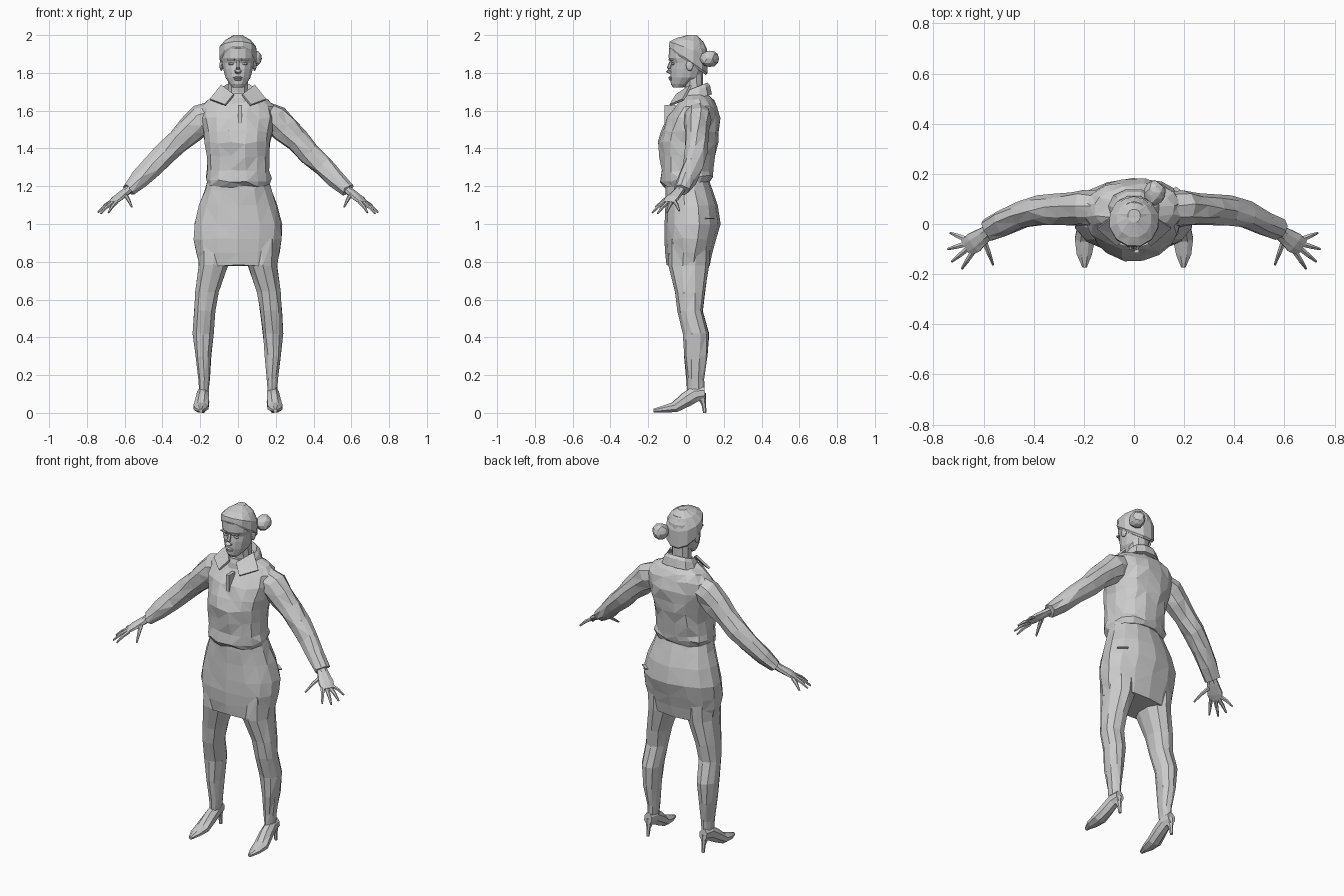
import bpy
import bmesh
import math
import random
from mathutils import Vector

random.seed(4)
cube = bpy.data.objects.get("Cube")
if cube:
    bpy.data.objects.remove(cube, do_unlink=True)

grey = bpy.data.materials.new("plain grey")
grey.use_nodes = True
colour = (0.6, 0.6, 0.6, 1)
grey.diffuse_color = colour
grey.node_tree.nodes["Principled BSDF"].inputs["Base Color"].default_value = colour


def finish(name, bm):
    """Triangulate into flat facets and add the object to the scene."""
    bmesh.ops.recalc_face_normals(bm, faces=bm.faces)
    bmesh.ops.triangulate(bm, faces=bm.faces, quad_method='SHORT_EDGE')
    mesh = bpy.data.meshes.new(name)
    bm.to_mesh(mesh)
    bm.free()
    mesh.materials.append(grey)
    obj = bpy.data.objects.new(name, mesh)
    bpy.context.collection.objects.link(obj)
    return obj


def loft(name, rings, crease=0.0):
    """Skin closed rings of points, with random creasing of the surface."""
    bm = bmesh.new()
    loops = []
    for ring in rings:
        loop = []
        for point in ring:
            nudge = Vector([random.uniform(-crease, crease) for axis in range(3)])
            loop.append(bm.verts.new(point + nudge))
        loops.append(loop)
    count = len(loops[0])
    for low, high in zip(loops, loops[1:]):
        for i in range(count):
            j = (i + 1) % count
            bm.faces.new((low[i], low[j], high[j], high[i]))
    bm.faces.new(loops[0])
    bm.faces.new(loops[-1])
    return finish(name, bm)


def rounded(angle, power):
    c, s = math.cos(angle), math.sin(angle)
    return (math.copysign(abs(c) ** power, c), math.copysign(abs(s) ** power, s))


def stack(name, sections, sides=12, crease=0.0, power=0.9, mirror=1):
    """Loft level sections given as z, x range, y range and forward tilt."""
    rings = []
    for z, left, right, front, back, tilt in sections:
        ring = []
        middle = (front + back) / 2
        for i in range(sides):
            c, s = rounded(math.tau * (i + 0.5) / sides, power)
            x = (left + right) / 2 + c * (right - left) / 2
            y = middle + s * (back - front) / 2
            ring.append(Vector((x * mirror, y, z + tilt * (y - middle))))
        rings.append(ring)
    return loft(name, rings, crease)


def body(name, sections, **options):
    """A stack centred on the body: z, half width, front, back, tilt."""
    full = [(z, -w, w, f, b, t) for z, w, f, b, t in sections]
    return stack(name, full, **options)


def tube(name, stations, sides=8, crease=0.0, mirror=1):
    """Loft along a path of x, y, z, half width and half height."""
    points = [Vector(s[:3]) for s in stations]
    rings = []
    for i, station in enumerate(stations):
        ahead = points[min(i + 1, len(points) - 1)]
        along = (ahead - points[max(i - 1, 0)]).normalized()
        side = along.cross(Vector((0, 0, 1))).normalized()
        up = side.cross(along)
        ring = []
        for k in range(sides):
            c, s = rounded(math.tau * (k + 0.5) / sides, 1)
            p = points[i] + side * c * station[3] + up * s * station[4]
            ring.append(Vector((p.x * mirror, p.y, p.z)))
        rings.append(ring)
    return loft(name, rings, crease)


def block(name, centre, size, turn=0.0):
    """A small box whose sides are as long as size."""
    bm = bmesh.new()
    bmesh.ops.create_cube(bm, size=1)
    bmesh.ops.scale(bm, vec=size, verts=bm.verts)
    obj = finish(name, bm)
    obj.location = centre
    obj.rotation_euler.z = turn
    return obj


def ball(name, centre, size, crease=0.0):
    bm = bmesh.new()
    bmesh.ops.create_icosphere(bm, subdivisions=2, radius=1)
    for v in bm.verts:
        v.co *= 1 + random.uniform(-crease, crease)
    bmesh.ops.scale(bm, vec=size, verts=bm.verts)
    obj = finish(name, bm)
    obj.location = centre
    return obj


# Skirt and blouse
body("skirt", [(0.78, 0.21, -0.1, 0.125, 0), (0.85, 0.225, -0.11, 0.14, 0),
               (0.92, 0.237, -0.115, 0.16, 0), (1, 0.237, -0.115, 0.18, 0),
               (1.1, 0.21, -0.11, 0.165, 0), (1.18, 0.18, -0.11, 0.14, 0),
               (1.27, 0.155, -0.11, 0.11, 0)], sides=14, crease=0.004)
body("blouse", [(1.21, 0.165, -0.12, 0.13, 0.1), (1.24, 0.177, -0.134, 0.145, 0.1),
                (1.28, 0.165, -0.135, 0.14, 0), (1.36, 0.165, -0.14, 0.155, 0),
                (1.43, 0.175, -0.145, 0.168, 0), (1.49, 0.185, -0.13, 0.175, 0),
                (1.56, 0.195, -0.1, 0.178, 0), (1.62, 0.195, -0.055, 0.165, 0),
                (1.66, 0.16, -0.03, 0.145, 0), (1.69, 0.09, -0.02, 0.12, 0)],
     sides=16, crease=0.007)
block("blouse_placket", (0.01, -0.085, 1.58), (0.02, 0.06, 0.1))
block("pocket_slit", (0.185, 0.125, 1.03), (0.06, 0.016, 0.006), math.radians(142))

# Collar with two turned-down points
body("collar", [(1.66, 0.11, -0.045, 0.14, 0.3), (1.7, 0.095, -0.04, 0.13, 0.4),
                (1.72, 0.08, -0.03, 0.115, 0.4), (1.69, 0.06, -0.01, 0.1, 0.4)])
for mirror, side in ((1, "left"), (-1, "right")):
    bm = bmesh.new()
    corners = ((0.02, -0.045, 1.68), (0.085, 0.03, 1.73),
               (0.145, -0.01, 1.655), (0.065, -0.08, 1.625))
    bm.faces.new([bm.verts.new((x * mirror, y, z)) for x, y, z in corners])
    flap = finish(side + "_collar_point", bm)
    flap.modifiers.new("thickness", 'SOLIDIFY').thickness = 0.012

# Neck, head, hair and bun
body("neck", [(1.62, 0.065, -0.01, 0.1, 0), (1.7, 0.055, -0.005, 0.09, 0),
              (1.8, 0.055, -0.02, 0.09, 0)], sides=10)
body("head", [(1.722, 0.028, -0.068, -0.02, 0), (1.74, 0.045, -0.08, 0.03, 0),
              (1.775, 0.068, -0.083, 0.08, 0), (1.82, 0.08, -0.083, 0.1, 0),
              (1.853, 0.087, -0.078, 0.108, 0), (1.88, 0.09, -0.092, 0.11, 0),
              (1.93, 0.09, -0.09, 0.11, 0), (1.97, 0.06, -0.05, 0.09, 0)],
     sides=14, power=1)
body("hair", [(1.855, 0.09, -0.086, 0.108, -0.7), (1.87, 0.1, -0.094, 0.117, -0.7),
              (1.93, 0.1, -0.09, 0.116, -0.35), (1.972, 0.07, -0.055, 0.095, -0.15),
              (2, 0.025, 0.005, 0.06, 0)], power=1, crease=0.001)
ball("hair_bun", (0.082, 0.125, 1.875), (0.045, 0.048, 0.045), 0.1)

# Face
tube("nose", [(0, -0.075, 1.87, 0.009, 0.008), (0, -0.092, 1.825, 0.012, 0.01),
              (0, -0.096, 1.81, 0.02, 0.012), (0, -0.08, 1.8, 0.016, 0.008)], sides=6)
ball("upper_lip", (0, -0.083, 1.775), (0.027, 0.011, 0.006))
ball("lower_lip", (0, -0.081, 1.765), (0.022, 0.01, 0.006))
for mirror, side in ((1, "left"), (-1, "right")):
    ball(side + "_eye", (0.036 * mirror, -0.069, 1.848), (0.016, 0.01, 0.007))
    block(side + "_brow", (0.037 * mirror, -0.081, 1.87), (0.04, 0.014, 0.008), 0.3 * mirror)
    ball(side + "_ear", (0.088 * mirror, 0.02, 1.84), (0.01, 0.02, 0.03))

# Limbs, built once and mirrored
arm = [(0.12, 0.06, 1.575, 0.07, 0.08), (0.2, 0.062, 1.55, 0.07, 0.083),
       (0.25, 0.062, 1.5, 0.065, 0.075), (0.315, 0.058, 1.44, 0.064, 0.064),
       (0.38, 0.052, 1.375, 0.062, 0.06), (0.45, 0.035, 1.305, 0.056, 0.055),
       (0.52, 0.005, 1.238, 0.05, 0.047), (0.58, -0.025, 1.182, 0.044, 0.038)]
palm = [(0.565, -0.02, 1.195, 0.026, 0.022), (0.6, -0.045, 1.165, 0.034, 0.02),
        (0.64, -0.075, 1.135, 0.045, 0.018), (0.668, -0.094, 1.112, 0.038, 0.011)]
fingers = {"little": ((0.672, -0.06, 1.118), (0.732, -0.036, 1.07)),
           "ring": ((0.672, -0.08, 1.112), (0.742, -0.1, 1.062)),
           "middle": ((0.665, -0.1, 1.11), (0.727, -0.15, 1.055)),
           "index": ((0.645, -0.115, 1.115), (0.686, -0.178, 1.06)),
           "thumb": ((0.598, -0.065, 1.155), (0.562, -0.162, 1.09))}
leg = [(0.1, 0.158, 0.205, 0.01, 0.095, 0), (0.18, 0.15, 0.212, 0.003, 0.095, 0),
       (0.3, 0.142, 0.228, -0.01, 0.115, 0), (0.42, 0.128, 0.24, -0.015, 0.122, 0),
       (0.54, 0.115, 0.236, -0.045, 0.088, 0), (0.64, 0.097, 0.228, -0.06, 0.1, 0),
       (0.78, 0.05, 0.21, -0.093, 0.12, 0), (0.92, 0.03, 0.215, -0.09, 0.13, 0)]
shoe = [(0.197, -0.172, 0.012, 0.01, 0.01), (0.198, -0.12, 0.02, 0.033, 0.02),
        (0.196, -0.06, 0.03, 0.043, 0.03), (0.188, 0, 0.07, 0.038, 0.042),
        (0.184, 0.05, 0.1, 0.034, 0.045), (0.184, 0.1, 0.105, 0.026, 0.035)]
heel = [(0.184, 0.08, 0.1, 0.026, 0.028), (0.184, 0.094, 0.045, 0.011, 0.012),
        (0.184, 0.1, 0, 0.009, 0.009)]
for mirror, side in ((1, "left"), (-1, "right")):
    tube(side + "_sleeve", arm, sides=9, crease=0.006, mirror=mirror)
    tube(side + "_palm", palm, mirror=mirror)
    for finger, (base, tip) in fingers.items():
        start, end = Vector(base), Vector(tip)
        knuckle = start.lerp(end, 0.5) + Vector((0, 0, 0.006))
        path = [(*start, 0.012, 0.011), (*knuckle, 0.01, 0.009), (*end, 0.005, 0.005)]
        tube(side + "_" + finger + "_finger", path, sides=6, mirror=mirror)
    stack(side + "_leg", leg, sides=10, crease=0.003, mirror=mirror)
    tube(side + "_shoe", shoe, mirror=mirror)
    tube(side + "_heel", heel, sides=6, mirror=mirror)
